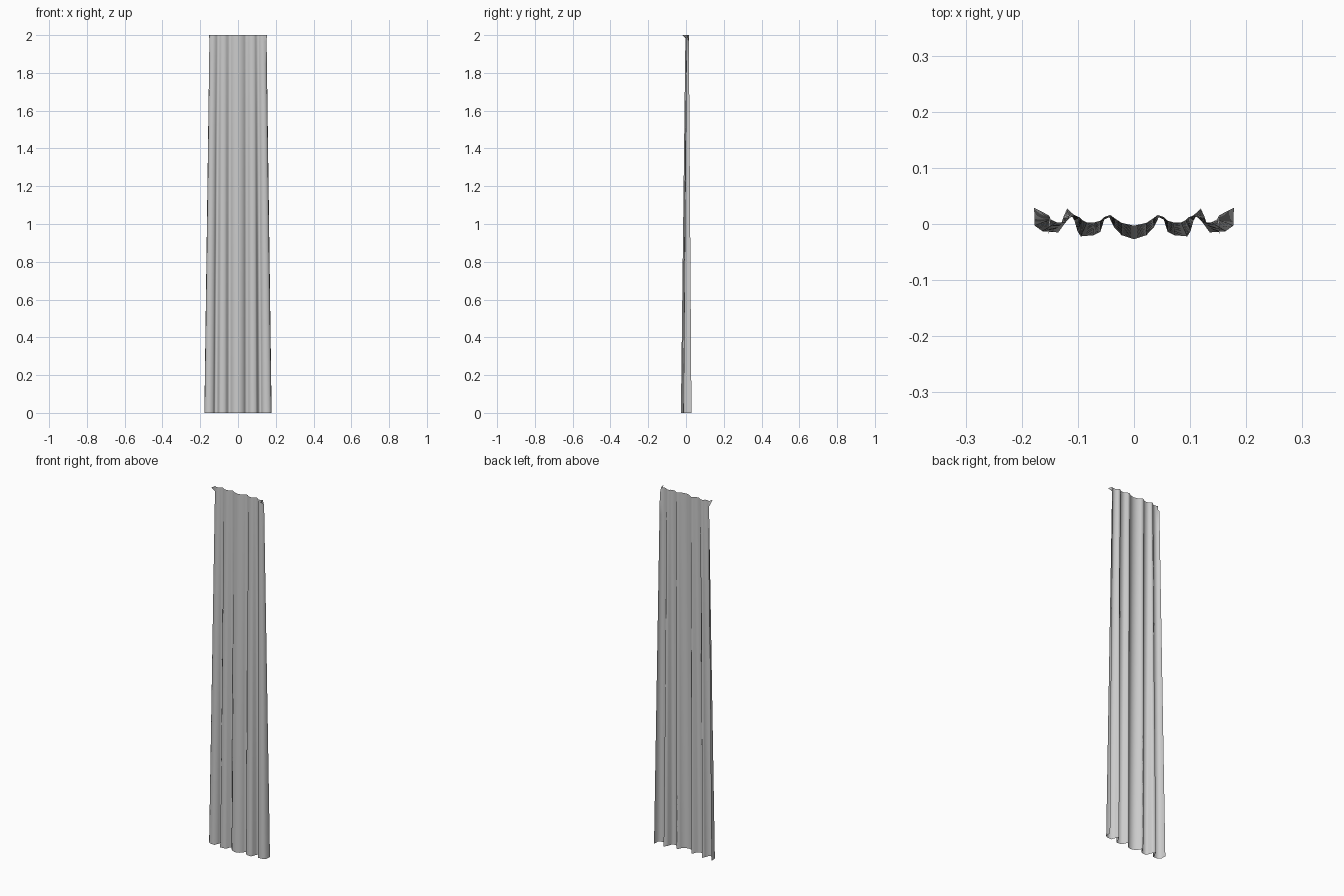
import bpy, bmesh

if "Cube" in bpy.data.objects:
    bpy.data.objects.remove(bpy.data.objects["Cube"])

# Half cross-sections (x, y) of the pleats, from centre fold to outer hem
BOTTOM = [(0, -.027), (.022, -.02), (.036, -.005), (.044, .012), (.053, .008),
          (.060, -.014), (.072, -.02), (.095, -.022), (.101, -.012), (.106, .006),
          (.119, .028), (.126, .012), (.135, -.015), (.163, -.013), (.177, -.003), (.178, .029)]
TOP = [(0, -.003), (.022, .002), (.034, .010), (.042, .016), (.052, .013),
       (.060, .006), (.070, .003), (.084, .003), (.092, .007), (.097, .012),
       (.106, .015), (.114, .011), (.122, .003), (.138, .003), (.148, .008), (.151, .015)]
LEVELS = 16


def section(t):
    return [(a[0] + (b[0] - a[0]) * t, a[1] + (b[1] - a[1]) * t) for a, b in zip(BOTTOM, TOP)]


def mirrored(half):
    return [(-x, y) for x, y in reversed(half[1:])] + half


bm = bmesh.new()
rows = []
for i in range(LEVELS + 1):
    t = i / LEVELS * 0.985
    rows.append([bm.verts.new((x, y, 2 * t)) for x, y in mirrored(section(t))])

# Top hem, whose outer corners flick forward
hem = section(1)
hem[-1] = (.153, -.018)
rows.append([bm.verts.new((x, y, 2)) for x, y in mirrored(hem)])

for low, high in zip(rows, rows[1:]):
    for j in range(len(low) - 1):
        bm.faces.new((low[j], low[j + 1], high[j + 1], high[j]))

mesh = bpy.data.meshes.new("curtain_panel")
bm.to_mesh(mesh)
bm.free()
curtain = bpy.data.objects.new("curtain_panel", mesh)
bpy.context.collection.objects.link(curtain)
mesh.shade_smooth()
